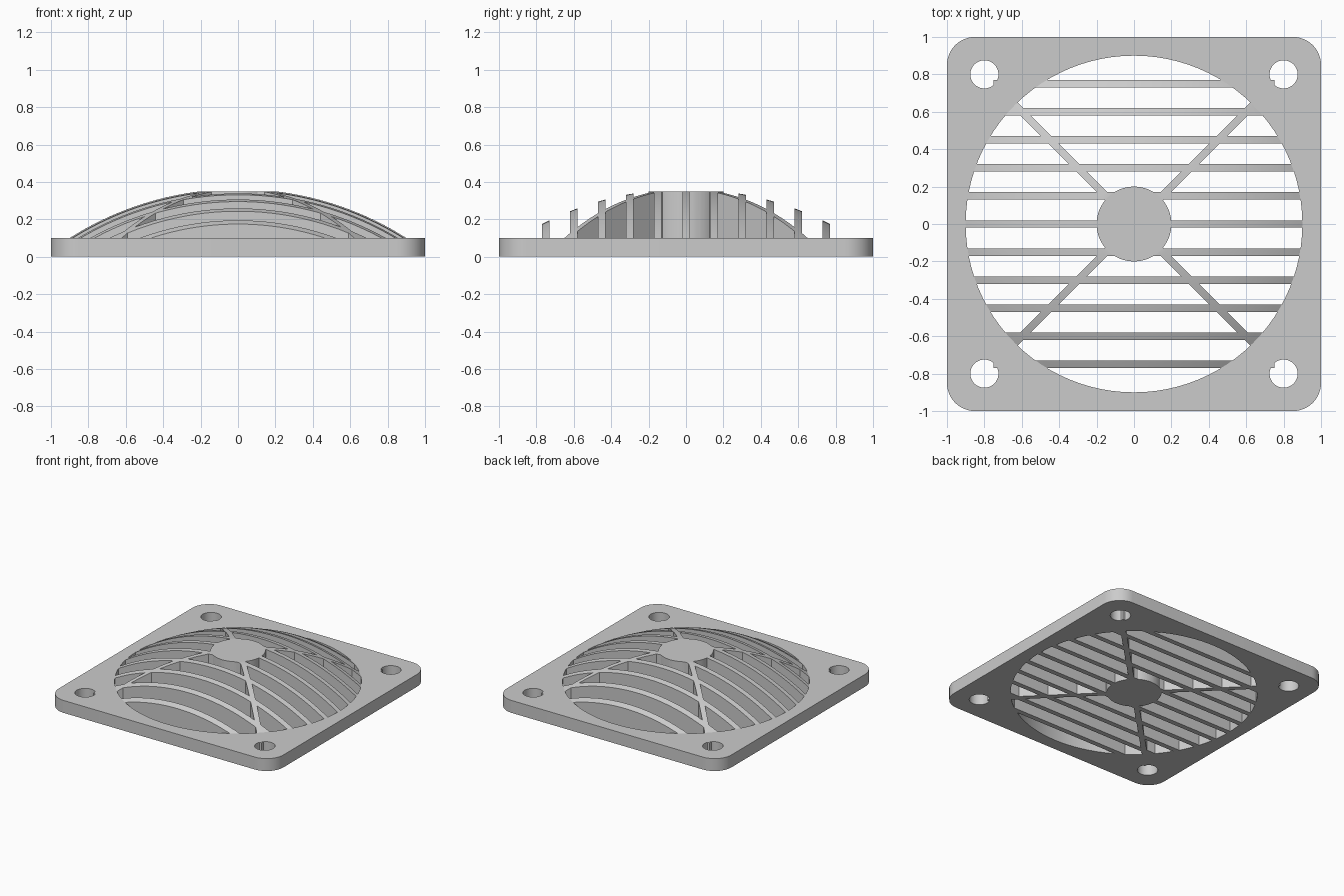
import bpy, bmesh, math
from mathutils import Matrix

if "Cube" in bpy.data.objects:
    bpy.data.objects.remove(bpy.data.objects["Cube"], do_unlink=True)

SEGMENTS = 96
BORE = 0.9       # radius of the opening
PLATE = 0.1      # frame thickness
HUB = 0.2        # hub radius
TOP = 0.35       # hub height
SPHERE = 1.677   # radius of the domed surface

gray = bpy.data.materials.new("gray plastic")
gray.use_nodes = True
color = (0.6, 0.6, 0.6, 1)
gray.diffuse_color = color
gray.node_tree.nodes["Principled BSDF"].inputs["Base Color"].default_value = color


def finish(name, bm):
    bmesh.ops.recalc_face_normals(bm, faces=bm.faces)
    mesh = bpy.data.meshes.new(name)
    bm.to_mesh(mesh)
    bm.free()
    mesh.materials.append(gray)
    obj = bpy.data.objects.new(name, mesh)
    bpy.context.collection.objects.link(obj)
    return obj


def box(bm, center, size, turn=0):
    m = Matrix.Rotation(turn, 4, 'Z') @ Matrix.Translation(center) @ Matrix.Diagonal((*size, 1))
    return bmesh.ops.create_cube(bm, size=1, matrix=m)["verts"]


def cylinder(bm, x, y, radius, low, high):
    bmesh.ops.create_cone(bm, cap_ends=True, segments=SEGMENTS, radius1=radius, radius2=radius,
                          depth=high - low, matrix=Matrix.Translation((x, y, (low + high) / 2)))


def activate(obj):
    bpy.ops.object.select_all(action='DESELECT')
    obj.select_set(True)
    bpy.context.view_layer.objects.active = obj


def boolean(obj, cutter, operation):
    activate(obj)
    mod = obj.modifiers.new("cut", 'BOOLEAN')
    mod.operation = operation
    mod.solver = 'EXACT'
    mod.use_self = True
    mod.object = cutter
    bpy.ops.object.modifier_apply(modifier=mod.name)
    bpy.data.objects.remove(cutter, do_unlink=True)


def smooth(obj):
    activate(obj)
    bpy.ops.object.shade_smooth_by_angle(angle=math.radians(25))


# Square frame with rounded corners
bm = bmesh.new()
box(bm, (0, 0, PLATE / 2), (2, 2, PLATE))
uprights = [e for e in bm.edges if abs(e.verts[0].co.z - e.verts[1].co.z) > 0.05]
bmesh.ops.bevel(bm, geom=uprights, offset=0.15, segments=12, profile=0.5, affect='EDGES')
frame = finish("frame", bm)

# Round opening and four screw holes
corners = [(sx, sy) for sx in (-1, 1) for sy in (-1, 1)]
bm = bmesh.new()
cylinder(bm, 0, 0, BORE, -0.1, 0.3)
for sx, sy in corners:
    cylinder(bm, sx * 0.8, sy * 0.8, 0.075, -0.1, 0.3)
boolean(frame, finish("hole_cutter", bm), 'DIFFERENCE')
smooth(frame)

# Slat ends that poke into the screw holes
bm = bmesh.new()
for sx, sy in corners:
    box(bm, (sx * 0.725, sy * 0.75, PLATE / 2), (0.05, 0.04, PLATE - 0.001))
finish("slat_ends", bm)

# Slats, diagonal spokes and hub, all taller than the dome
bm = bmesh.new()
for k in range(-5, 6):
    box(bm, (0, k * 0.15, 0.2), (2, 0.04, 0.6))
for turn in (45, 135):
    box(bm, (0, 0, 0.2), (2, 0.04, 0.6), math.radians(turn))
cylinder(bm, 0, 0, HUB, -0.1, 0.5)
grille = finish("grille", bm)

# Flat-topped dome that trims them
drop = math.sqrt(SPHERE ** 2 - HUB ** 2)
profile = [(0, 0), (BORE, 0)]
rings = 28
for i in range(rings + 1):
    r = BORE + (HUB + 0.001 - BORE) * i / rings
    profile.append((r, min(TOP, TOP - drop + math.sqrt(SPHERE ** 2 - r * r))))
profile.append((0, profile[-1][1]))
bm = bmesh.new()
verts = [bm.verts.new((r, 0, z)) for r, z in profile]
edges = [bm.edges.new(pair) for pair in zip(verts, verts[1:])]
bmesh.ops.spin(bm, geom=verts + edges, cent=(0, 0, 0), axis=(0, 0, 1),
               angle=math.tau, steps=SEGMENTS, use_merge=False)
bmesh.ops.remove_doubles(bm, verts=bm.verts, dist=0.0001)
boolean(grille, finish("dome", bm), 'INTERSECT')
smooth(grille)
